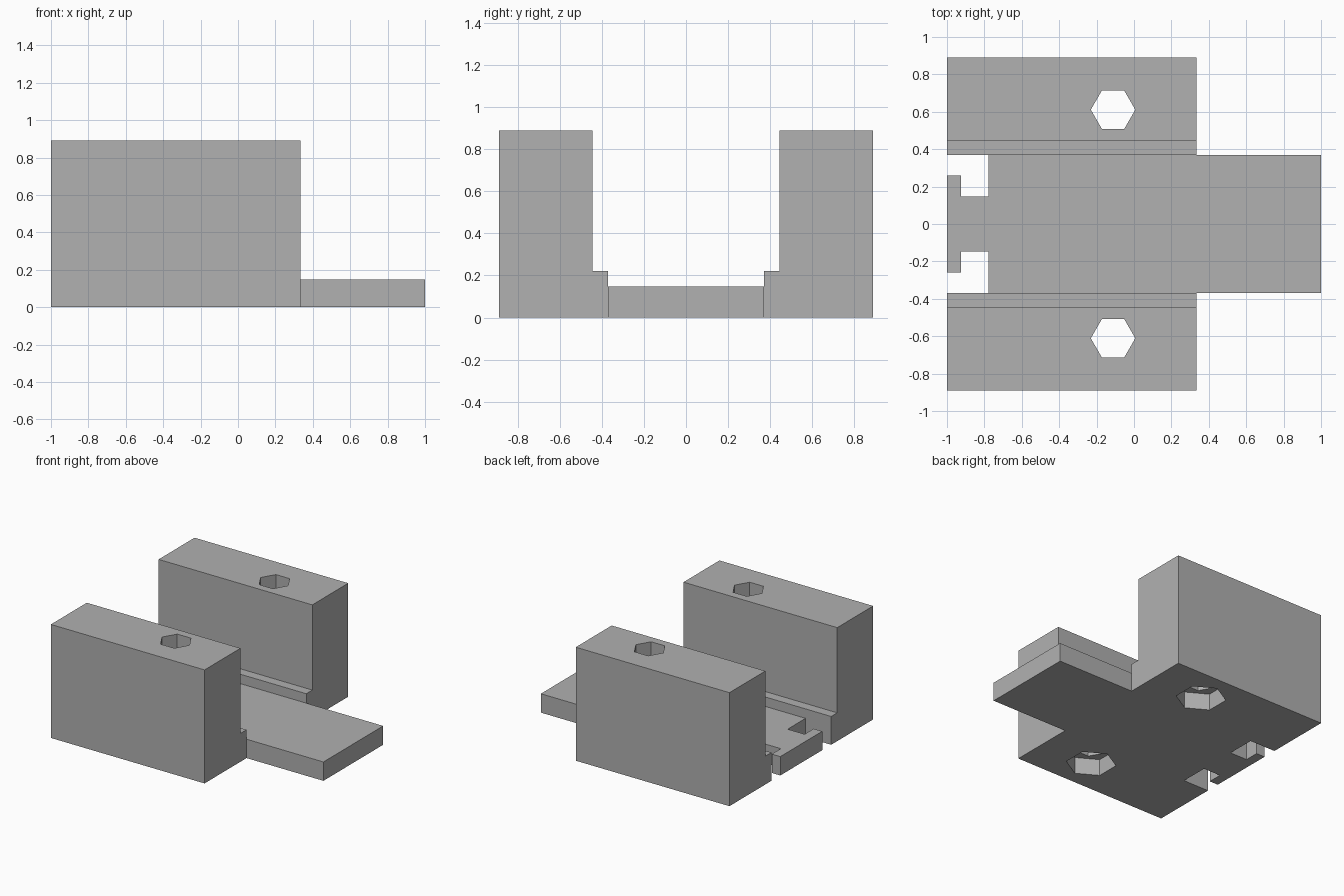
import bpy, bmesh, math
from mathutils import Vector

cube = bpy.data.objects.get("Cube")
if cube:
    bpy.data.objects.remove(cube)

grey = bpy.data.materials.new("plain grey")
grey.use_nodes = True
colour = (0.44, 0.44, 0.44, 1)
grey.diffuse_color = colour
grey.node_tree.nodes["Principled BSDF"].inputs["Base Color"].default_value = colour


def prism(name, profile, start, end, axis):
    """Extrude a flat outline along x (outline in y, z) or z (outline in x, y)."""
    def place(a, b):
        return (start, a, b) if axis == "x" else (a, b, start)
    bm = bmesh.new()
    face = bm.faces.new([bm.verts.new(place(a, b)) for a, b in profile])
    extruded = bmesh.ops.extrude_face_region(bm, geom=[face])["geom"]
    shift = Vector((end - start, 0, 0) if axis == "x" else (0, 0, end - start))
    bmesh.ops.translate(bm, vec=shift,
                        verts=[g for g in extruded if isinstance(g, bmesh.types.BMVert)])
    bmesh.ops.recalc_face_normals(bm, faces=bm.faces)
    mesh = bpy.data.meshes.new(name)
    bm.to_mesh(mesh)
    bm.free()
    mesh.materials.append(grey)
    obj = bpy.data.objects.new(name, mesh)
    bpy.context.collection.objects.link(obj)
    return obj


def cut(target, profile, bottom, top):
    """Cut an upright prism out of the target."""
    cutter = prism("cutter", profile, bottom, top, "z")
    cutter.hide_render = True
    mod = target.modifiers.new("cut", "BOOLEAN")
    mod.operation = "DIFFERENCE"
    mod.solver = "EXACT"
    mod.object = cutter
    bpy.context.view_layer.objects.active = target
    bpy.ops.object.modifier_apply(modifier=mod.name)
    bpy.data.objects.remove(cutter)


def hexagon(x, y, radius, turn):
    return [(x + radius * math.cos(turn + i * math.pi / 3),
             y + radius * math.sin(turn + i * math.pi / 3)) for i in range(6)]


OUTER, WALL, STEP = 0.89, 0.445, 0.37
HEIGHT, LEDGE, PLATE = 0.89, 0.222, 0.148
WALL_END = 0.333

# U-shaped section: two tall walls, a ledge inside each, and a thin floor
half = [(OUTER, 0), (OUTER, HEIGHT), (WALL, HEIGHT), (WALL, LEDGE),
        (STEP, LEDGE), (STEP, PLATE)]
section = half + [(-y, z) for y, z in reversed(half)]
bracket = prism("bracket", section, -1, 1, "x")

for side in (1, -1):
    # Walls stop short, leaving the floor as a tongue
    cut(bracket, [(WALL_END, side * STEP), (1.2, side * STEP),
                  (1.2, side * 1.2), (WALL_END, side * 1.2)], -0.2, 1.2)
    # Notch that leaves a T-shaped tab at the end of the floor
    notch = [(-1.2, 0.26), (-0.926, 0.26), (-0.926, PLATE),
             (-0.778, PLATE), (-0.778, STEP), (-1.2, STEP)]
    cut(bracket, [(x, side * y) for x, y in notch], -0.2, 0.6)
    # Bolt hole with a wider nut pocket underneath
    cut(bracket, hexagon(-0.112, side * 0.611, 0.119, 0), -0.2, 1.2)
    cut(bracket, hexagon(-0.112, side * 0.611, 0.18, math.pi / 6), -0.2, 0.13)
